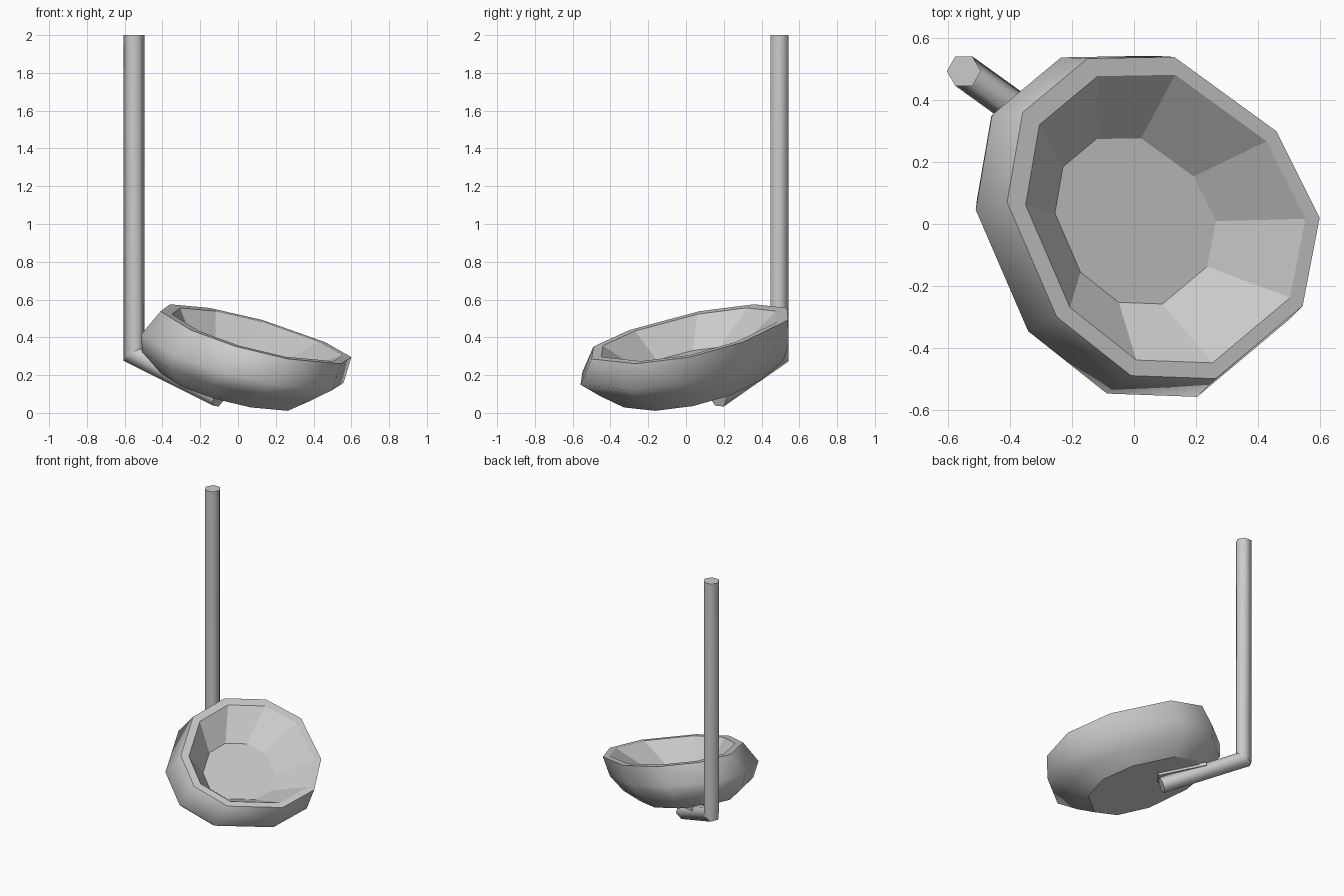
import bpy, bmesh, math
from mathutils import Vector, Matrix

if "Cube" in bpy.data.objects:
    bpy.data.objects.remove(bpy.data.objects["Cube"])


def loft(name, rings, smooth):
    """Skin a list of rings, cap both ends; smooth[i] tells if band i is smooth."""
    bm = bmesh.new()
    loops = [[bm.verts.new(p) for p in r] for r in rings]
    n = len(rings[0])
    for a, b, s in zip(loops, loops[1:], smooth):
        for i in range(n):
            j = (i + 1) % n
            bm.faces.new((a[i], a[j], b[j], b[i])).smooth = s
    bm.faces.new(loops[0])
    bm.faces.new(loops[-1])
    bmesh.ops.recalc_face_normals(bm, faces=bm.faces)
    me = bpy.data.meshes.new(name)
    bm.to_mesh(me)
    bm.free()
    ob = bpy.data.objects.new(name, me)
    bpy.context.collection.objects.link(ob)
    return ob


# Bowl: uneven ten-sided outline, scaled and slid along a tilted plane
outline = [(-.232, .508), (.048, .513), (.378, .273), (.518, -.007), (.463, -.292),
           (.183, -.527), (-.092, -.517), (-.332, -.327), (-.492, .043), (-.442, .333)]
SX, SY = -.232, .168


def bowl_ring(scale, cx, cy, height):
    pts = [(cx + x * scale, cy + y * scale) for x, y in outline]
    return [Vector((x, y, height + SX * x + SY * y)) for x, y in pts]


loft("bowl", [bowl_ring(.70, -.06, .04, .10),      # underside
              bowl_ring(.93, -.05, .04, .19),
              bowl_ring(1.06, .01, .0, .29),       # widest
              bowl_ring(1.0, .082, .027, .431),    # outer rim
              bowl_ring(.895, .09, .023, .431),    # inner rim
              bowl_ring(.515, -.002, .013, .265)], # inner floor
     [True, True, True, False, False])

# Bent handle: hexagonal bar with a mitred corner
top, bend, end = Vector((-.55, .494, 2)), Vector((-.55, .494, .305)), Vector((-.10, .17, .08))
down = Vector((0, 0, -1))
arm = (end - bend).normalized()
miter = down + arm
R = .055
base = [Vector((R * math.cos(k * math.pi / 3), R * math.sin(k * math.pi / 3), 0)) for k in range(6)]


def slide(p, d, origin, normal):
    return p + d * ((origin - p).dot(normal) / d.dot(normal))


top_ring = [top + b for b in base]
bend_ring = [slide(p, down, bend, miter) for p in top_ring]
end_ring = [slide(p, arm, end, arm) for p in bend_ring]
handle = loft("handle", [top_ring, bend_ring, end_ring], [True, True])
for e in handle.data.edges:  # crisp corner at the bend
    if all(6 <= v < 12 for v in e.vertices):
        e.use_edge_sharp = True

# Bracket fixing the handle arm under the bowl
up = Vector((-SX, -SY, 1)).normalized()
along = Vector((.45, -.324, 0))
along = (along - up * along.dot(up)).normalized()
side = up.cross(along)
frame = Matrix((along, side, up)).transposed().to_4x4()
mount = Vector((-.21, .25, .1 + SX * -.21 + SY * .25))


def block(name, offset, size):
    bpy.ops.mesh.primitive_cube_add(size=1)
    ob = bpy.context.object
    ob.name = name
    ob.matrix_world = (Matrix.Translation(mount) @ frame @ Matrix.Translation(offset)
                       @ Matrix.Diagonal((*size, 1)))


block("mount_plate", (0, 0, -.004), (.34, .10, .025))
for i, x in enumerate((-.10, .10)):
    block(f"mount_post_{i + 1}", (x, 0, -.03), (.04, .05, .06))
